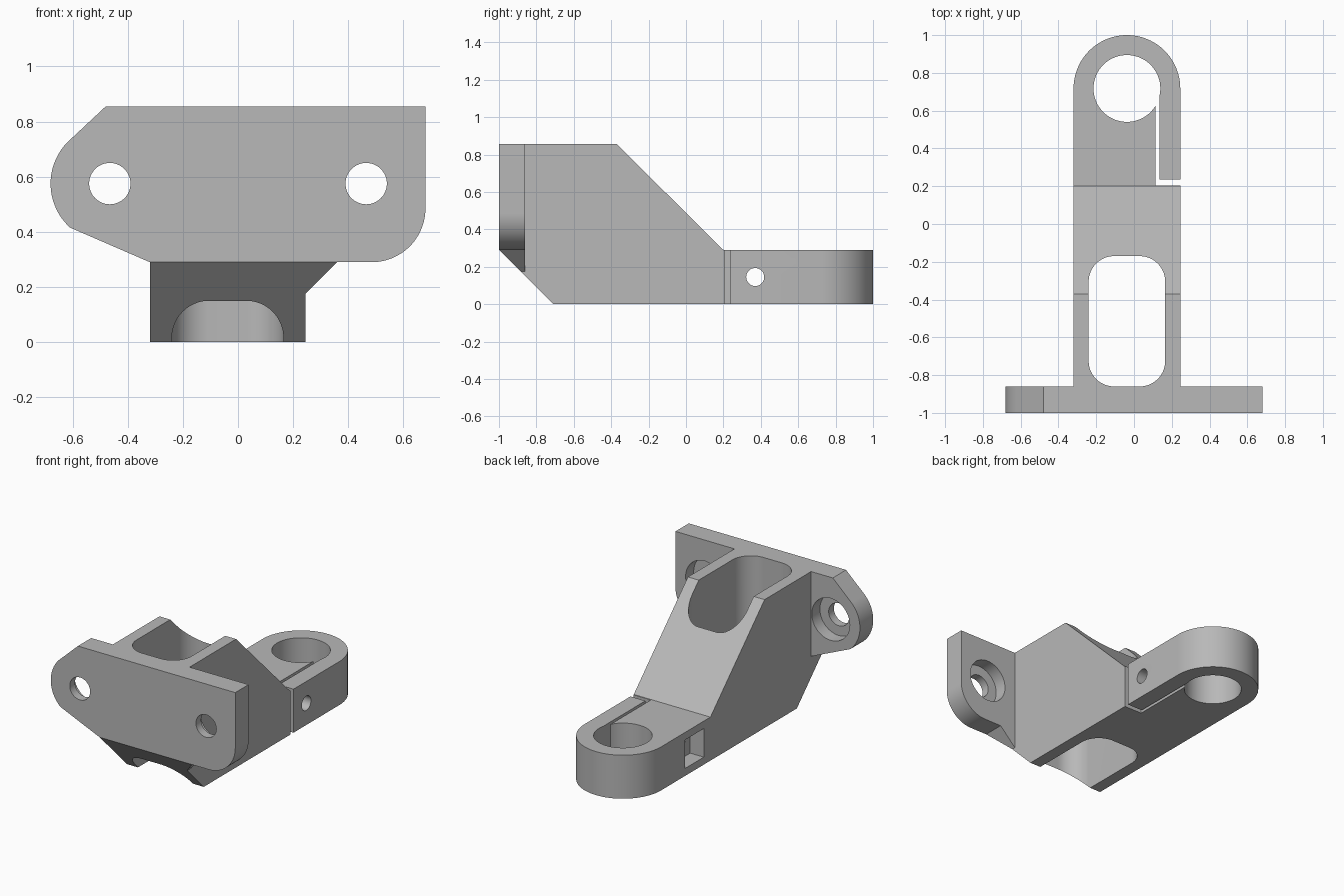
import bpy, bmesh
from math import cos, sin, radians

if "Cube" in bpy.data.objects:
    bpy.data.objects.remove(bpy.data.objects["Cube"], do_unlink=True)

grey = bpy.data.materials.new("plain grey")
grey.use_nodes = True
colour = (0.48, 0.48, 0.48, 1)
grey.diffuse_color = colour
grey.node_tree.nodes["Principled BSDF"].inputs["Base Color"].default_value = colour


def arc(cx, cy, r, start, end, steps=24):
    """Points along a circular arc, angles in degrees."""
    angles = [radians(start + (end - start) * i / steps) for i in range(steps + 1)]
    return [(cx + r * cos(a), cy + r * sin(a)) for a in angles]


def circle(cx, cy, r):
    return arc(cx, cy, r, 0, 360, 64)[:-1]


def prism(name, outline, axis, low, high):
    """Extrude a flat outline along an axis."""
    place = {"X": lambda a, b, d: (d, a, b),
             "Y": lambda a, b, d: (a, d, b),
             "Z": lambda a, b, d: (a, b, d)}[axis]
    bm = bmesh.new()
    ends = [[bm.verts.new(place(a, b, d)) for a, b in outline] for d in (low, high)]
    for end in ends:
        bm.faces.new(end)
    n = len(outline)
    for i in range(n):
        j = (i + 1) % n
        bm.faces.new((ends[0][i], ends[0][j], ends[1][j], ends[1][i]))
    bmesh.ops.recalc_face_normals(bm, faces=bm.faces)
    mesh = bpy.data.meshes.new(name)
    bm.to_mesh(mesh)
    bm.free()
    mesh.materials.append(grey)
    obj = bpy.data.objects.new(name, mesh)
    bpy.context.collection.objects.link(obj)
    return obj


def combine(target, tool, operation):
    """Apply a boolean and discard the tool."""
    tool.hide_render = True
    mod = target.modifiers.new("combine", "BOOLEAN")
    mod.operation = operation
    mod.solver = "EXACT"
    mod.object = tool
    bpy.context.view_layer.objects.active = target
    bpy.ops.object.modifier_apply(modifier=mod.name)
    bpy.data.objects.remove(tool, do_unlink=True)


LEFT, RIGHT, MID = 0.245, -0.32, -0.0375
RING_Y, RING_R = 0.7175, 0.2825
BOLT_X, BOLT_Z = 0.465, 0.575
TOP, LOW = 0.855, 0.29

# Body and arm: side profile trimmed by the rounded plan outline
bracket = prism("clamp_bracket", [(-1, LOW), (-0.71, 0), (1.1, 0), (1.1, LOW),
                                  (0.2, LOW), (-0.37, TOP), (-1, TOP)], "X", -0.5, 0.5)
plan = prism("plan_outline", [(RIGHT, -1.1), (LEFT, -1.1)]
             + arc(MID, RING_Y, RING_R, 0, 180, 48), "Z", -0.1, 1)
combine(bracket, plan, "INTERSECT")

# Mounting plate with a rounded lobe, a clipped corner and a rounded corner
plate = prism("mounting_plate", [(-0.48, TOP), (0.68, TOP)]
              + arc(0.485, 0.485, 0.195, 0, -90)
              + [(RIGHT, LOW)]
              + arc(-BOLT_X, BOLT_Z, 0.215, 228, 136), "Y", -1, -0.86)

# Gusset under the plate, trimmed to the sloping underside
gusset = prism("gusset", [(0.2, 0.35), (0.2, 0.13), (0.36, LOW), (0.36, 0.35)], "Y", -1, -0.86)
slope = prism("slope_cutter", [(-1.1, 0.39), (-1.1, -0.1), (-0.61, -0.1)], "X", 0, 0.6)
combine(gusset, slope, "DIFFERENCE")
combine(plate, gusset, "UNION")
combine(bracket, plate, "UNION")

# Rounded window running vertically through the body
r = 0.135
x0, x1, y0, y1 = -0.24 + r, 0.165 - r, -0.86 + r, -0.17 - r
window = prism("window_cutter", arc(x1, y1, r, 0, 90) + arc(x0, y1, r, 90, 180)
               + arc(x0, y0, r, 180, 270) + arc(x1, y0, r, 270, 360), "Z", -0.1, 1)
combine(bracket, window, "DIFFERENCE")

# Bolt holes with counterbores on the back of the plate
for side in (-1, 1):
    x = side * BOLT_X
    combine(bracket, prism("bolt_cutter", circle(x, BOLT_Z, 0.075), "Y", -1.1, -0.8), "DIFFERENCE")
    combine(bracket, prism("bore_cutter", circle(x, BOLT_Z, 0.14), "Y", -0.945, -0.8), "DIFFERENCE")

# Ring bore and the slot that frees the clamping finger
combine(bracket, prism("ring_cutter", circle(MID, RING_Y, 0.177), "Z", -0.1, 0.5), "DIFFERENCE")
slot = prism("slot_cutter", [(0.115, 0.205), (0.4, 0.205), (0.4, 0.235),
                             (0.135, 0.235), (0.135, 0.7), (0.115, 0.7)], "Z", -0.1, 0.5)
combine(bracket, slot, "DIFFERENCE")

# Clamp screw hole and square nut pocket
combine(bracket, prism("screw_cutter", circle(0.37, 0.145, 0.048), "X", -0.3, 0.4), "DIFFERENCE")
pocket = prism("nut_cutter", [(0.27, 0.05), (0.47, 0.05), (0.47, 0.24), (0.27, 0.24)],
               "X", -0.5, -0.22)
combine(bracket, pocket, "DIFFERENCE")

# Smooth the curved walls, keep the edges crisp
bpy.ops.object.select_all(action="DESELECT")
bracket.select_set(True)
bpy.context.view_layer.objects.active = bracket
bpy.ops.object.shade_smooth_by_angle(angle=radians(20))
